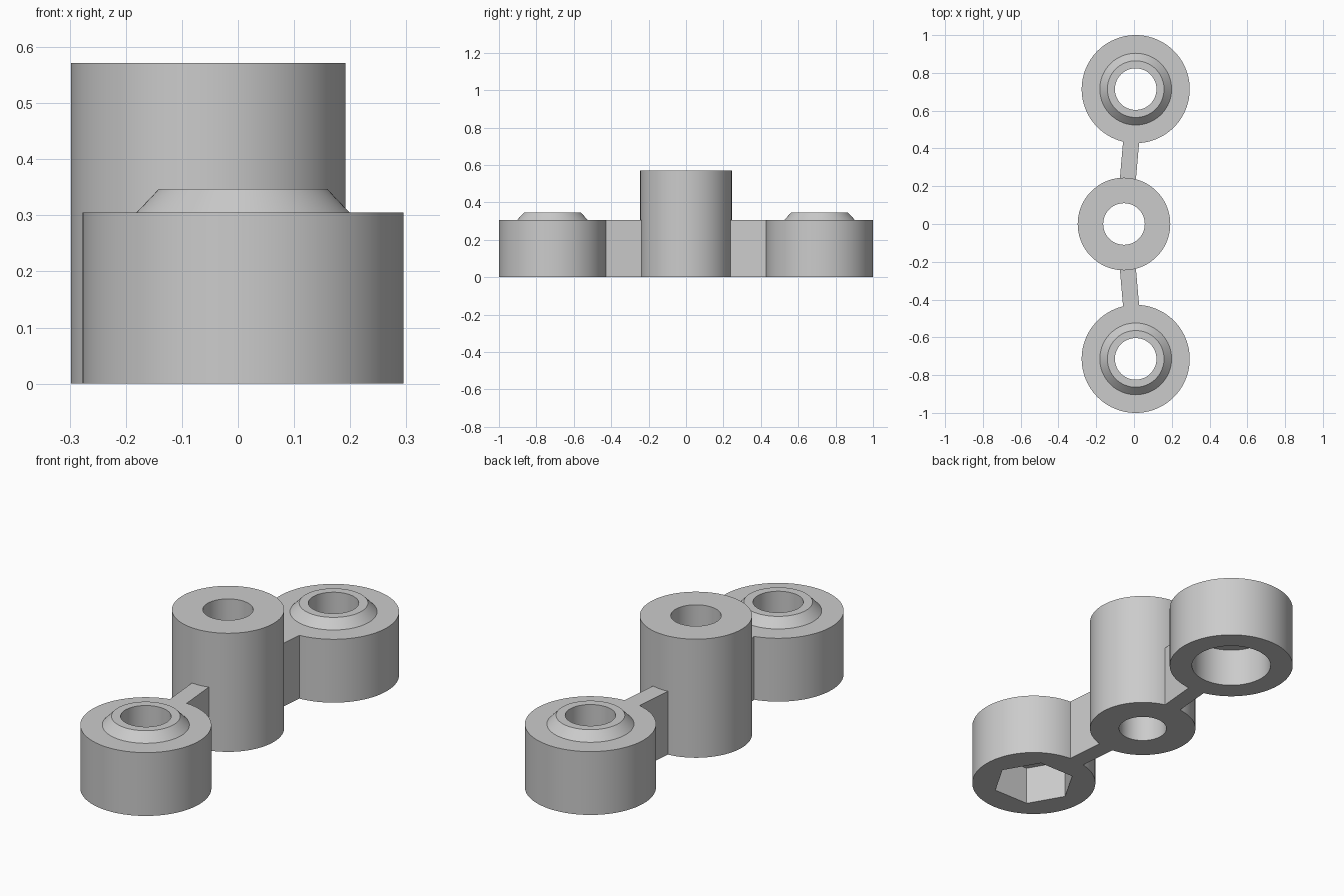
import bpy, bmesh, math
from mathutils import Vector

cube = bpy.data.objects.get("Cube")
if cube:
    bpy.data.objects.remove(cube, do_unlink=True)

grey = bpy.data.materials.new("light_grey")
grey.use_nodes = True
colour = (0.6, 0.6, 0.6, 1)
grey.diffuse_color = colour
grey.node_tree.nodes["Principled BSDF"].inputs["Base Color"].default_value = colour

SEGMENTS = 96
RING_X, RING_Y, POST_X = 0.009, 0.714, -0.053
RING_R, RING_H, BORE_R = 0.286, 0.305, 0.11
POCKET_TOP = 0.188


def finish(name, bm, location=(0, 0, 0)):
    bmesh.ops.recalc_face_normals(bm, faces=bm.faces)
    mesh = bpy.data.meshes.new(name)
    bm.to_mesh(mesh)
    bm.free()
    obj = bpy.data.objects.new(name, mesh)
    bpy.context.collection.objects.link(obj)
    obj.location = location
    mesh.materials.append(grey)
    bpy.ops.object.select_all(action='DESELECT')
    obj.select_set(True)
    bpy.context.view_layer.objects.active = obj
    bpy.ops.object.shade_smooth_by_angle(angle=math.radians(30))
    return obj


def round_radius(r):
    return lambda a: r


def hex_radius(r):
    # distance from the centre to a hexagon's side, with a corner on the x axis
    side = math.pi / 3
    return lambda a: r * math.cos(side / 2) / math.cos(a % side - side / 2)


def lathe(name, profile, location):
    # closed profile of (radius or radius function, height) turned about z
    bm = bmesh.new()
    rows = []
    for i in range(SEGMENTS):
        a = 2 * math.pi * i / SEGMENTS
        row = []
        for r, z in profile:
            d = r(a) if callable(r) else r
            row.append(bm.verts.new((d * math.cos(a), d * math.sin(a), z)))
        rows.append(row)
    n = len(profile)
    for i in range(SEGMENTS):
        here, there = rows[i], rows[(i + 1) % SEGMENTS]
        for j in range(n):
            k = (j + 1) % n
            bm.faces.new((here[j], there[j], there[k], here[k]))
    return finish(name, bm, location)


def collar(name, y, pocket):
    # ring with a raised tapered lip, a bore and a recess underneath
    lathe(name, [(RING_R, 0), (RING_R, RING_H), (0.19, RING_H), (0.15, 0.347),
                 (BORE_R, 0.347), (BORE_R, POCKET_TOP),
                 (pocket, POCKET_TOP), (pocket, 0)], (RING_X, y, 0))


def arm(name, y):
    # straight web whose ends are buried in the post and collar walls
    start, end = Vector((POST_X, 0, 0)), Vector((RING_X, y, 0))
    along = (end - start).normalized()
    across = Vector((-along.y, along.x, 0)) * 0.0425
    start, end = start + along * 0.215, end - along * 0.26
    bm = bmesh.new()
    base = bm.faces.new([bm.verts.new(p) for p in
                         (start + across, end + across, end - across, start - across)])
    new = bmesh.ops.extrude_face_region(bm, geom=[base])["geom"]
    bmesh.ops.translate(bm, vec=(0, 0, RING_H),
                        verts=[v for v in new if isinstance(v, bmesh.types.BMVert)])
    finish(name, bm)


# Tall central tube
lathe("center_post", [(0.245, 0), (0.245, 0.571), (BORE_R, 0.571), (BORE_R, 0)],
      (POST_X, 0, 0))

# Collars: hexagonal recess at the front, round recess at the back
collar("front_collar", -RING_Y, hex_radius(0.19))
collar("back_collar", RING_Y, round_radius(0.183))

# Connecting arms
arm("front_arm", -RING_Y)
arm("back_arm", RING_Y)
